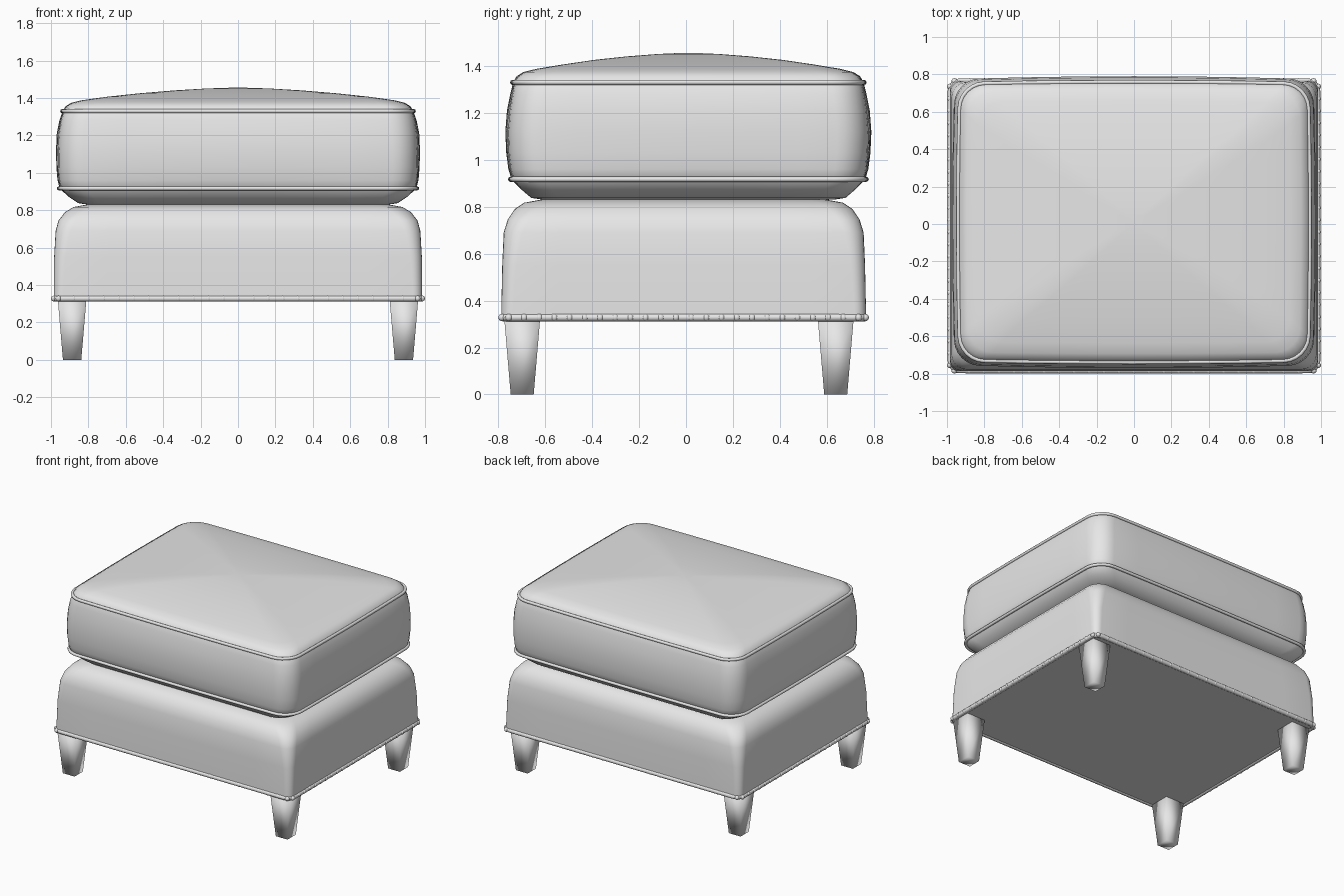
import bpy, bmesh, math
from mathutils import Matrix, Vector

if "Cube" in bpy.data.objects:
    bpy.data.objects.remove(bpy.data.objects["Cube"])

fabric = bpy.data.materials.new("light grey")
fabric.diffuse_color = (0.8, 0.8, 0.8, 1)
fabric.use_nodes = True
fabric.node_tree.nodes["Principled BSDF"].inputs["Base Color"].default_value = fabric.diffuse_color


def ring(hx, hy, r, z, cy=0.0, bow=0.0, edge=8, arc=7):
    """Rounded rectangle of points, with sides bowed outward by bow."""
    pts = []
    corners = [(1, 1), (-1, 1), (-1, -1), (1, -1)]
    for k, (sx, sy) in enumerate(corners):
        cx, cyy = sx * (hx - r), sy * (hy - r)
        for i in range(arc):
            a = math.pi / 2 * (k + i / (arc - 1))
            pts.append(Vector((cx + r * math.cos(a), cyy + r * math.sin(a), z)))
        nx, ny = corners[(k + 1) % 4]
        a = math.pi / 2 * (k + 1)
        end = Vector((nx * (hx - r) + r * math.cos(a), ny * (hy - r) + r * math.sin(a), z))
        start = pts[-1].copy()
        pts += [start.lerp(end, i / edge) for i in range(1, edge)]
    out = []
    for p in pts:
        u, v = p.x / hx, p.y / hy
        out.append(Vector((p.x + bow * u * (1 - v * v), p.y + bow * v * (1 - u * u) + cy, z)))
    return out


def finish(bm, name, angle=None):
    bmesh.ops.recalc_face_normals(bm, faces=bm.faces)
    me = bpy.data.meshes.new(name)
    bm.to_mesh(me)
    bm.free()
    me.materials.append(fabric)
    ob = bpy.data.objects.new(name, me)
    bpy.context.collection.objects.link(ob)
    for p in me.polygons:
        p.use_smooth = True
    if angle:
        bpy.ops.object.select_all(action='DESELECT')
        ob.select_set(True)
        bpy.context.view_layer.objects.active = ob
        bpy.ops.object.shade_smooth_by_angle(angle=math.radians(angle))
    return ob


def loft(name, rings, angle):
    bm = bmesh.new()
    loops = [[bm.verts.new(p) for p in r] for r in rings]
    for a, b in zip(loops, loops[1:]):
        n = len(a)
        for i in range(n):
            bm.faces.new((a[i], a[(i + 1) % n], b[(i + 1) % n], b[i]))
    bm.faces.new(loops[0][::-1])
    bm.faces.new(loops[-1])
    return finish(bm, name, angle)


def piping(name, pts, radius):
    cu = bpy.data.curves.new(name, 'CURVE')
    cu.dimensions = '3D'
    cu.bevel_depth = radius
    cu.bevel_resolution = 2
    sp = cu.splines.new('POLY')
    sp.points.add(len(pts) - 1)
    for q, p in zip(sp.points, pts):
        q.co = (*p, 1)
    sp.use_cyclic_u = True
    cu.materials.append(fabric)
    bpy.context.collection.objects.link(bpy.data.objects.new(name, cu))


# Upholstered base: (half x, half y, corner radius, z)
BY = -0.01
base = [(.985, .777, .05, .32), (.985, .777, .05, .36), (.983, .773, .06, .55),
        (.975, .767, .08, .69), (.96, .75, .09, .745), (.925, .72, .1, .79),
        (.88, .68, .1, .817), (.81, .61, .1, .83), (.5, .35, .08, .833)]
loft("base", [ring(x, y, r, z, BY) for x, y, r, z in base], 50)

# Loose cushion: (half x, half y, corner radius, z, bow)
CY = 0.01
cushion = [(.4, .25, .05, .827, 0), (.80, .62, .1, .83, 0), (.855, .67, .12, .838, 0),
           (.905, .71, .13, .872, 0), (.945, .745, .13, .915, .008),
           (.953, .755, .13, .96, .012), (.957, .762, .13, 1.03, .014),
           (.957, .764, .13, 1.12, .016), (.953, .757, .13, 1.21, .016),
           (.943, .747, .13, 1.28, .012), (.928, .737, .13, 1.33, .01),
           (.912, .722, .13, 1.356, .01), (.885, .695, .13, 1.374, .008),
           (.83, .64, .12, 1.388, .006), (.70, .53, .1, 1.407, 0), (.52, .40, .08, 1.426, 0),
           (.34, .26, .06, 1.441, 0), (.17, .13, .03, 1.451, 0), (.05, .04, .01, 1.455, 0)]
loft("cushion", [ring(x, y, r, z, CY, b) for x, y, r, z, b in cushion], 60)

# Cushion piping and lower trim
piping("lower_piping", ring(.95, .75, .13, .917, CY, .008), .011)
piping("upper_piping", ring(.93, .739, .13, 1.33, CY, .01), .011)
piping("base_trim", ring(.98, .772, .05, .328, BY), .016)

# Rows of nail heads along the trim
bm = bmesh.new()


def nail(x, y):
    bmesh.ops.create_icosphere(bm, subdivisions=2, radius=.016,
                               matrix=Matrix.Translation((x, y, .328)))


for s in (-1, 1):
    for i in range(25):
        nail(-.96 + 1.92 * i / 24, BY + s * .774)
    for i in range(24):
        nail(s * .984, BY - .745 + 1.49 * i / 23)
finish(bm, "nail_heads")

# Tapered square legs
for sx, side in ((-1, "left"), (1, "right")):
    for cy, end in ((-.698, "front"), (.638, "back")):
        bm = bmesh.new()
        cx = sx * .887
        lo, hi = [[bm.verts.new((cx + a * h, cy + b * h, z))
                   for a, b in ((-1, -1), (1, -1), (1, 1), (-1, 1))]
                  for h, z in ((.049, 0), (.077, .33))]
        bm.faces.new(lo[::-1])
        bm.faces.new(hi)
        for i in range(4):
            j = (i + 1) % 4
            bm.faces.new((lo[i], lo[j], hi[j], hi[i]))
        finish(bm, end + "_" + side + "_leg")
